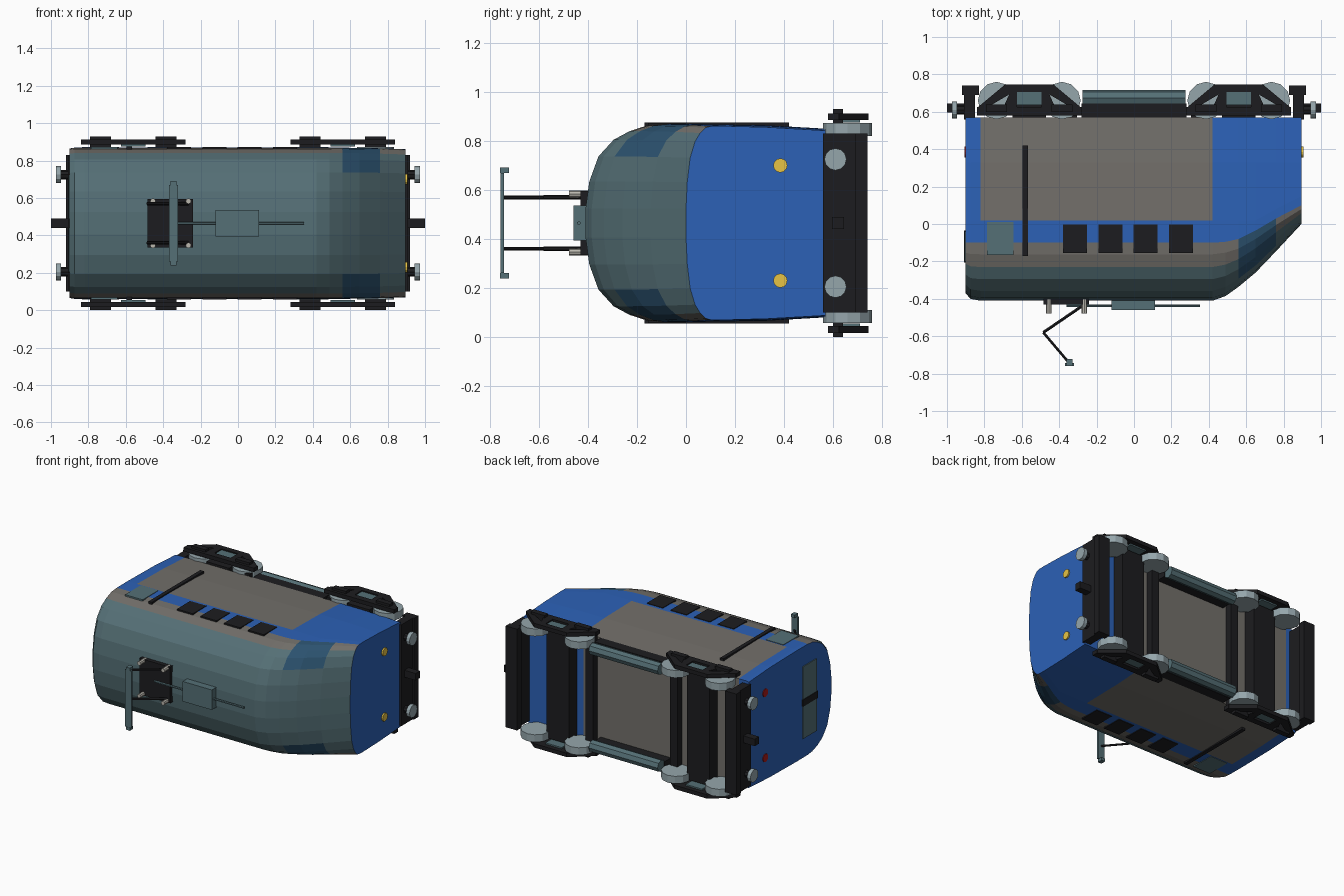
import bpy, bmesh, math
from mathutils import Vector

if "Cube" in bpy.data.objects:
    bpy.data.objects.remove(bpy.data.objects["Cube"])

ZC = 0.465  # centre line: the engine lies on its side, roof towards -y


def mat(name, r, g, b):
    m = bpy.data.materials.new(name)
    m.diffuse_color = (r, g, b, 1)
    m.use_nodes = True
    m.node_tree.nodes["Principled BSDF"].inputs["Base Color"].default_value = m.diffuse_color
    return m


BLUE = mat("blue", 0.025, 0.12, 0.47)
GREY = mat("warm_grey", 0.17, 0.16, 0.145)
SLATE = mat("slate", 0.09, 0.16, 0.18)
GLASS = mat("glass", 0.025, 0.085, 0.16)
BLACK = mat("black", 0.012, 0.012, 0.014)
STEEL = mat("steel", 0.3, 0.38, 0.41)
CREAM = mat("ceramic", 0.5, 0.48, 0.43)
YELLOW = mat("yellow", 0.8, 0.55, 0.06)
RED = mat("red", 0.4, 0.01, 0.01)


def finish(bm, name, mats):
    bmesh.ops.recalc_face_normals(bm, faces=bm.faces)
    me = bpy.data.meshes.new(name)
    bm.to_mesh(me)
    bm.free()
    for m in mats:
        me.materials.append(m)
    ob = bpy.data.objects.new(name, me)
    bpy.context.collection.objects.link(ob)
    return ob


def box(name, x, y, z, m):
    """Box from (min, max) ranges."""
    bm = bmesh.new()
    bmesh.ops.create_cube(bm, size=1)
    for v in bm.verts:
        v.co = [r[0] + (c + 0.5) * (r[1] - r[0]) for r, c in zip((x, y, z), v.co)]
    return finish(bm, name, [m])


def rod(name, a, b, r, m, sides=8):
    """Cylinder between two points."""
    a, b = Vector(a), Vector(b)
    bm = bmesh.new()
    bmesh.ops.create_cone(bm, cap_ends=True, segments=sides, radius1=r, radius2=r, depth=(b - a).length)
    q = (b - a).to_track_quat('Z', 'Y')
    for v in bm.verts:
        v.co = q @ v.co + (a + b) / 2
    return finish(bm, name, [m])


def plate(name, pts, z0, z1, m):
    """Polygon in x-y extruded along z."""
    bm = bmesh.new()
    f = bm.faces.new([bm.verts.new((x, y, z0)) for x, y in pts])
    g = bmesh.ops.extrude_face_region(bm, geom=[f])
    for v in g['geom']:
        if isinstance(v, bmesh.types.BMVert):
            v.co.z = z1
    return finish(bm, name, [m])


def zr(s, a, b):
    return tuple(sorted((ZC + s * a, ZC + s * b)))


# Body shell: stations (x, shoulder y, roof y, width scale)
stations = [(-.9, -.1, -.37, .99), (-.875, -.1, -.4, 1), (-.82, -.1, -.41, 1), (.42, -.1, -.41, 1),
            (.49, -.095, -.385, 1), (.56, -.08, -.335, 1), (.65, -.035, -.26, .998),
            (.76, .03, -.145, .992), (.895, .1, 0, .98)]
roof = [(0, .403), (.2, .397), (.42, .375), (.63, .34), (.83, .272), (.95, .17), (1, .06)]
bm = bmesh.new()
rings = []
for x, sh, top, k in stations:
    half = [(.57, .385), (.33, .399), (max(.02, sh + .05), .404)]
    half += [(sh + (top - sh) * t, w) for t, w in roof]
    pts = [(y, ZC - w * k) for y, w in half] + [(y, ZC + w * k) for y, w in reversed(half)]
    rings.append([bm.verts.new((x, y, z)) for y, z in pts])
n = len(rings[0])
for i in range(len(rings) - 1):
    for j in range(n):
        f = bm.faces.new([rings[i][j], rings[i][(j + 1) % n], rings[i + 1][(j + 1) % n], rings[i + 1][j]])
        row = min(j, n - 2 - j) if j < n - 1 else 0
        if row < 3:
            f.material_index = 1 if i == 2 and row < 2 else 0
        else:
            f.material_index = 1 if row < 5 else 2
            if i in (5, 6) and row < 7:
                f.material_index = 3
for r in (rings[0], rings[-1]):
    bm.faces.new(r)
finish(bm, "body", [BLUE, GREY, SLATE, GLASS])

# Side windows, cab door window and handrail on both sides
for s in (-1, 1):
    for x in (-.315, -.126, .062, .251):
        box("side_window", (x - .064, x + .064), (-.155, -.003), zr(s, .38, .408), BLACK)
    box("cab_door_window", (-.785, -.645), (-.165, .012), zr(s, .38, .407), SLATE)
    box("handrail", (-.595, -.567), (-.17, .42), zr(s, .38, .411), BLACK)

# Rear windows
box("rear_window", (-.906, -.89), (-.2, -.04), (ZC - .26, ZC + .26), SLATE)
box("rear_window_post", (-.91, -.89), (-.205, -.035), (ZC - .025, ZC + .025), BLACK)

# Ends: buffer beams, buffers, couplings and lamps
for e in (-1, 1):
    def xr(a, b):
        return tuple(sorted((e * a, e * b)))
    box("buffer_beam", xr(.85, .91), (.56, .7), (ZC - .365, ZC + .365), BLACK)
    box("lower_beam", xr(.83, .92), (.69, .74), (ZC - .365, ZC + .365), BLACK)
    box("coupling", xr(.9, 1.0), (.595, .645), (ZC - .025, ZC + .025), BLACK)
    for s in (-1, 1):
        z = ZC + s * .26
        rod("buffer_stem", (e * .9, .61, z), (e * .955, .61, z), .025, BLACK)
        rod("buffer_head", (e * .945, .61, z), (e * .972, .61, z), .045, STEEL, 12)
        z = ZC + s * .235
        rod("lamp", (e * .885, .385, z), (e * .905, .385, z), .029, YELLOW if e > 0 else RED, 12)

# Bogies
for c in (-.56, .56):
    box("bogie_centre_beam", (c - .09, c + .09), (.57, .66), (ZC - .4, ZC + .4), BLACK)
    for d in (-.28, .28):
        if abs(c + d) < .5:
            box("bogie_end_beam", (c + d * .8 - .03, c + d * .8 + .03), (.57, .62), (ZC - .4, ZC + .4), BLACK)
    for s in (-1, 1):
        a, b = ZC + s * .42, ZC + s * .448
        plate("frame_rail", [(c - .28, .58), (c + .28, .58), (c + .28, .625), (c - .28, .625)], a, b, BLACK)
        for d in (-1, 1):
            plate("frame_arm", [(c + d * .28, .62), (c + d * .23, .62), (c + d * .095, .7),
                                (c + d * .095, .745), (c + d * .13, .745)], a, b, BLACK)
            plate("frame_post", [(c + d * .065, .62), (c + d * .14, .62), (c + d * .1, .71),
                                 (c + d * .065, .71)], a, b, BLACK)
            box("axle_box", (c + d * .175 - .055, c + d * .175 + .055), (.6, .64), zr(s, .4, .465), BLACK)
            x = c + d * .175
            rod("wheel", (x, .66, ZC + s * .355), (x, .66, ZC + s * .408), .1, STEEL, 12)
        plate("frame_top", [(c - .1, .705), (c + .1, .705), (c + .1, .745), (c - .1, .745)], a, b, BLACK)
        box("frame_spring", (c - .065, c + .065), (.635, .71), zr(s, .41, .44), SLATE)

# Tanks between the bogies
for s in (-1, 1):
    rod("side_tank", (-.275, .675, ZC + s * .35), (.275, .675, ZC + s * .35), .042, SLATE)
    box("tank_bracket", (-.28, .28), (.565, .645), zr(s, .33, .385), BLACK)

# Roof equipment box and cable
box("roof_box", (-.12, .113), (-.46, -.4), (ZC - .072, ZC + .072), SLATE)
rod("roof_cable", (-.36, -.437, ZC), (.353, -.437, ZC), .008, SLATE, 6)

# Pantograph
box("pantograph_base", (-.485, -.24), (-.43, -.4), (ZC - .13, ZC + .13), BLACK)
for s in (-1, 1):
    for x in (-.455, -.265):
        rod("insulator", (x, -.4, ZC + s * .118), (x, -.478, ZC + s * .118), .015, CREAM)
    z = ZC + s * .105
    rod("lower_arm", (-.265, -.43, z), (-.485, -.58, z), .009, BLACK, 6)
    rod("upper_arm", (-.485, -.58, z), (-.345, -.745, z), .008, BLACK, 6)
    box("contact_horn", (-.36, -.33), (-.76, -.722), zr(s, .205, .226), SLATE)
box("contact_bar", (-.37, -.32), (-.758, -.742), (ZC - .205, ZC + .205), SLATE)
